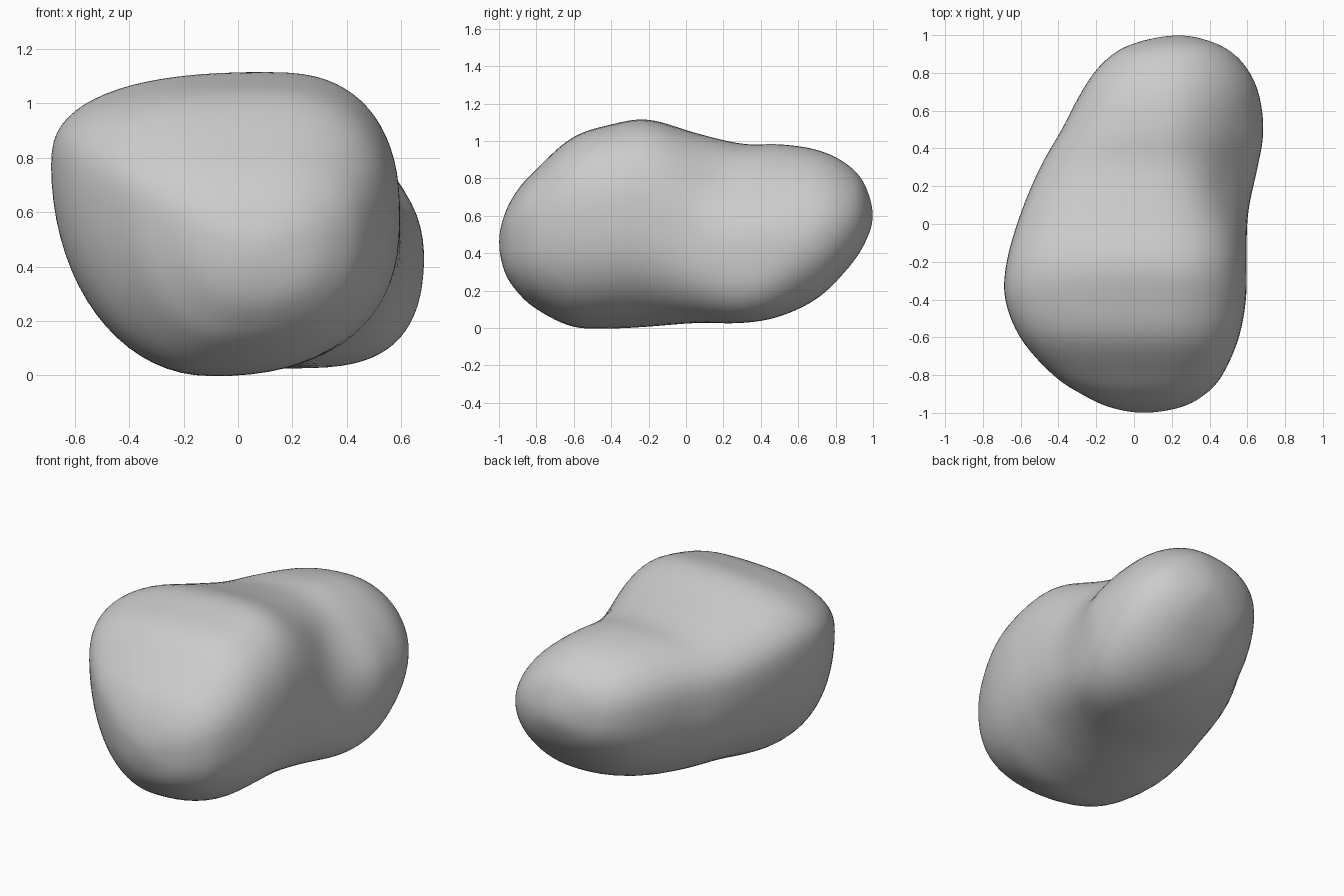
import bpy
import bmesh
from math import cos, sin, pi, exp
from mathutils import Vector

RING_POINTS = 72
STEPS_PER_STATION = 7

default_cube = bpy.data.objects.get("Cube")
if default_cube:
    bpy.data.objects.remove(default_cube, do_unlink=True)

# Boulder stations from front to back:
# y, left x, left z, top x, top z, right x, right z, bottom x, bottom z
stations = [
    (-1, .05, .46, .05, .46, .05, .46, .05, .46),
    (-.97, -.13, .5, .05, .61, .25, .47, .05, .3),
    (-.9, -.28, .57, .05, .74, .38, .5, .02, .19),
    (-.8, -.43, .65, .06, .85, .47, .53, -.03, .1),
    (-.61, -.6, .74, .08, 1.02, .555, .57, -.09, .005),
    (-.4, -.685, .78, .11, 1.09, .595, .58, -.11, -.005),
    (-.2, -.677, .77, .13, 1.117, .598, .55, -.08, .005),
    (.05, -.605, .72, .12, 1.045, .605, .45, .06, .025),
    (.3, -.5, .67, .14, .987, .655, .4, .22, .025),
    (.5, -.385, .65, .17, .985, .685, .42, .28, .06),
    (.7, -.28, .64, .2, .955, .66, .5, .28, .155),
    (.85, -.17, .63, .22, .885, .58, .55, .27, .3),
    (.95, -.02, .61, .24, .78, .45, .59, .26, .44),
    (1, .24, .6, .24, .6, .24, .6, .24, .6),
]

# Local shaping: centre, radius, sideways shift
dents_and_bumps = [
    (Vector((.52, .2, .8)), .17, -.035),
    (Vector((.65, .41, .6)), .13, .022),
]


def phantom(tip, neighbour):
    """Reflect a station through the tip so the end closes as a round cap."""
    mirrored = [2 * a - b for a, b in zip(tip, neighbour)]
    mirrored[0] = neighbour[0]
    return mirrored


def spline(a, b, c, d, t):
    """Catmull-Rom blend between b and c."""
    return 0.5 * (2 * b + (c - a) * t + (2 * a - 5 * b + 4 * c - d) * t ** 2
                  + (3 * b - a - 3 * c + d) * t ** 3)


def quarter_power(y, right, upper):
    """Boxiness of each quarter, blended from the front lobe to the back one."""
    back = 1 / (1 + exp(-(y - 0.1) / 0.1))
    if right and upper:
        return 2.5 - 0.75 * back
    if right:
        return 2.4 - 0.2 * back + 0.7 * exp(-((y - 0.24) / 0.26) ** 2)
    if upper:
        return 2.55 - 0.15 * back
    return 2.05 + 0.2 * back


def section_point(station, angle):
    """Point on a ring made of four superellipse quarters."""
    y, lx, lz, tx, tz, rx, rz, bx, bz = station
    c, s = cos(angle), sin(angle)
    side_x, side_z = (rx, rz) if c >= 0 else (lx, lz)
    pole_x, pole_z = (tx, tz) if s >= 0 else (bx, bz)
    power = quarter_power(y, c >= 0, s >= 0)
    u, v = abs(c) ** (2 / power), abs(s) ** (2 / power)
    point = Vector((pole_x + (side_x - pole_x) * u, y,
                    side_z + (pole_z - side_z) * v))
    shift = sum(amount * exp(-((point - centre).length / radius) ** 2)
                for centre, radius, amount in dents_and_bumps)
    point.x += shift
    return point


def dense_stations():
    padded = [phantom(stations[0], stations[1]), *stations,
              phantom(stations[-1], stations[-2])]
    for i in range(1, len(padded) - 2):
        for step in range(STEPS_PER_STATION):
            t = step / STEPS_PER_STATION
            yield [spline(*values, t) for values in zip(*padded[i - 1:i + 3])]


# Loft the rings and close both tips
bm = bmesh.new()
loft = list(dense_stations())[1:]
rings = [[bm.verts.new(section_point(s, 2 * pi * k / RING_POINTS))
          for k in range(RING_POINTS)] for s in loft]
for ring, following in zip(rings, rings[1:]):
    for k in range(RING_POINTS):
        n = (k + 1) % RING_POINTS
        bm.faces.new((ring[k], ring[n], following[n], following[k]))
for ring, end in ((rings[0], stations[0]), (rings[-1], stations[-1])):
    tip = bm.verts.new((end[1], end[0], end[2]))
    for k in range(RING_POINTS):
        bm.faces.new((tip, ring[k], ring[(k + 1) % RING_POINTS]))

# Soften the seams between the quarters
for _ in range(5):
    bmesh.ops.smooth_vert(bm, verts=bm.verts, factor=0.5,
                          use_axis_x=True, use_axis_y=True, use_axis_z=True)
bmesh.ops.recalc_face_normals(bm, faces=bm.faces)

mesh = bpy.data.meshes.new("boulder")
bm.to_mesh(mesh)
bm.free()
boulder = bpy.data.objects.new("boulder", mesh)
bpy.context.collection.objects.link(boulder)
for polygon in mesh.polygons:
    polygon.use_smooth = True

# Plain stone colour
stone = bpy.data.materials.new("stone_grey")
stone.use_nodes = True
stone_colour = (0.6, 0.6, 0.6, 1)
stone.diffuse_color = stone_colour
stone.node_tree.nodes["Principled BSDF"].inputs["Base Color"].default_value = stone_colour
mesh.materials.append(stone)
